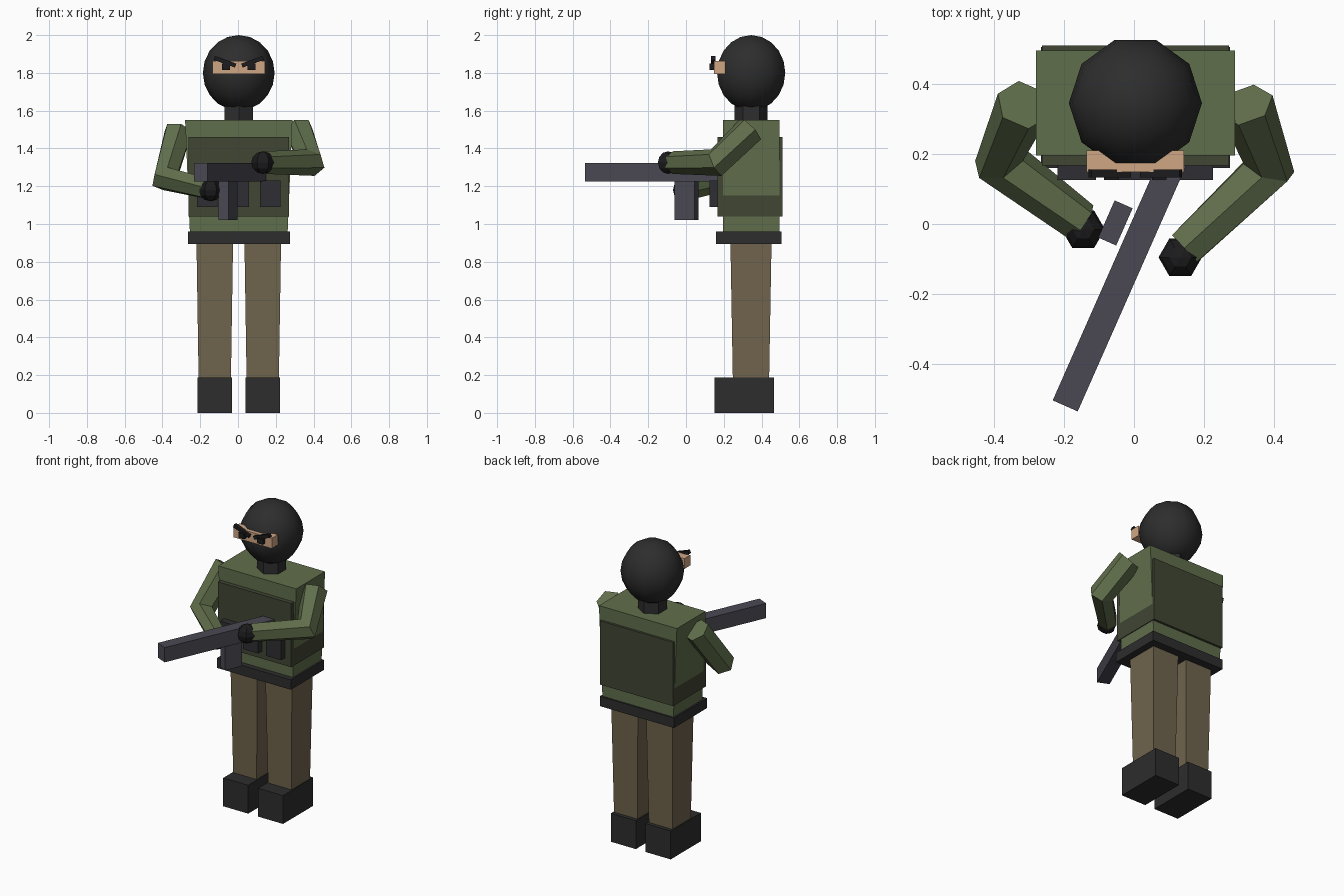
import bpy, bmesh, math
from mathutils import Vector, Matrix

if "Cube" in bpy.data.objects:
    bpy.data.objects.remove(bpy.data.objects["Cube"], do_unlink=True)

CX = 0.004  # body centre line


def material(name, hex_code):
    srgb = [int(hex_code[i:i + 2], 16) / 255 for i in (0, 2, 4)]
    rgba = [c / 12.92 if c < 0.04 else ((c + 0.055) / 1.055) ** 2.4 for c in srgb] + [1]
    m = bpy.data.materials.new(name)
    m.use_nodes = True
    m.diffuse_color = rgba
    m.node_tree.nodes["Principled BSDF"].inputs["Base Color"].default_value = rgba
    return m


GREEN = material("jacket green", "606E4B")
VEST = material("dark olive", "414634")
KHAKI = material("trouser khaki", "70644D")
CHARCOAL = material("charcoal", "2D2D2D")
BLACK = material("black", "1C1C1E")
SKIN = material("skin", "D0A684")
METAL = material("gun grey", "4A4953")
POUCH = material("pouch grey", "2F2F33")


def finish(bm, name, mat):
    bmesh.ops.recalc_face_normals(bm, faces=bm.faces)
    mesh = bpy.data.meshes.new(name)
    bm.to_mesh(mesh)
    bm.free()
    mesh.materials.append(mat)
    obj = bpy.data.objects.new(name, mesh)
    bpy.context.collection.objects.link(obj)
    return obj


def box(name, mat, x, y, z, taper=(1, 1), rot=None):
    """Box from (min, max) ranges; taper scales the bottom face."""
    ranges = (x, y, z)
    size = [b - a for a, b in ranges]
    centre = Vector([(a + b) / 2 for a, b in ranges])
    bm = bmesh.new()
    bmesh.ops.create_cube(bm, size=1)
    for v in bm.verts:
        if v.co.z < 0:
            v.co.x *= taper[0]
            v.co.y *= taper[1]
        v.co = Vector([c * s for c, s in zip(v.co, size)])
    if rot:
        bm.transform(Matrix.Rotation(rot[0], 4, rot[1]))
    bm.transform(Matrix.Translation(centre))
    return finish(bm, name, mat)


def ball(name, mat, centre, radii, segments, rings):
    bm = bmesh.new()
    bmesh.ops.create_uvsphere(bm, u_segments=segments, v_segments=rings, radius=1)
    bm.transform(Matrix.Rotation(math.pi / 2, 4, "Z"))
    bm.transform(Matrix.Translation(centre) @ Matrix.Diagonal((*radii, 1)))
    return finish(bm, name, mat)


def limb(name, mat, points, radii):
    """Six-sided bent tube."""
    curve = bpy.data.curves.new(name, "CURVE")
    curve.dimensions = "3D"
    curve.bevel_depth = 1
    curve.bevel_resolution = 1
    curve.use_fill_caps = True
    spline = curve.splines.new("POLY")
    spline.points.add(len(points) - 1)
    for p, co, r in zip(spline.points, points, radii):
        p.co = (*co, 1)
        p.radius = r
    spline.use_smooth = False
    curve.materials.append(mat)
    obj = bpy.data.objects.new(name, curve)
    bpy.context.collection.objects.link(obj)
    bpy.ops.object.select_all(action="DESELECT")
    obj.select_set(True)
    bpy.context.view_layer.objects.active = obj
    bpy.ops.object.convert(target="MESH")


def span(centre, half):
    return (centre - half, centre + half)


# Torso, vest and belt
box("torso", GREEN, span(CX, 0.284), (0.195, 0.495), (0.95, 1.55), taper=(0.91, 1))
box("vest", VEST, span(CX, 0.267), (0.167, 0.51), (1.04, 1.46))
box("belt", CHARCOAL, span(CX, 0.27), (0.16, 0.505), (0.895, 0.96))
for i, name in enumerate(("right_pouch", "middle_pouch", "left_pouch")):
    box(name, POUCH, span(CX + (i - 1) * 0.167, 0.055), (0.125, 0.18), (1.09, 1.23))

# Legs and boots
for side, s in (("left", 1), ("right", -1)):
    box(side + "_leg", KHAKI, span(CX + s * 0.127, 0.097), (0.235, 0.453), (0.17, 0.91),
        taper=(0.88, 0.88))
    box(side + "_boot", CHARCOAL, span(CX + s * 0.127, 0.091), (0.152, 0.465), (0, 0.187))

# Neck and hooded head
bm = bmesh.new()
bmesh.ops.create_cone(bm, cap_ends=True, segments=6, radius1=0.087, radius2=0.087, depth=0.14)
bm.transform(Matrix.Translation((CX, 0.345, 1.6)))
neck = finish(bm, "neck", CHARCOAL)
head = ball("head", CHARCOAL, (CX, 0.345, 1.8), (0.19, 0.19, 0.2), 10, 10)
for poly in head.data.polygons:
    poly.use_smooth = True

# Face opening, eyes and brows
box("face_opening", SKIN, span(CX, 0.139), (0.148, 0.21), (1.795, 1.863))
for side, s in (("left", 1), ("right", -1)):
    box(side + "_eye", BLACK, span(CX + s * 0.068, 0.021), (0.125, 0.16), (1.815, 1.85))
    box(side + "_brow", BLACK, span(CX + s * 0.073, 0.06), (0.132, 0.155), (1.848, 1.87),
        rot=(-s * math.radians(20), "Y"))

# Arms and hands
limb("left_arm", GREEN, [(0.32, 0.34, 1.5), (0.385, 0.16, 1.325), (0.145, -0.07, 1.325)],
     [0.08, 0.078, 0.06])
limb("right_arm", GREEN, [(-0.315, 0.34, 1.49), (-0.385, 0.18, 1.24), (-0.15, 0.005, 1.185)],
     [0.08, 0.078, 0.06])
ball("left_hand", BLACK, (0.132, -0.095, 1.325), (0.062, 0.062, 0.06), 6, 6)
ball("right_hand", BLACK, (-0.145, -0.015, 1.18), (0.062, 0.062, 0.06), 6, 6)

# Long weapon body and its grip, both turned towards the model's right
turn = (-math.atan2(98, 222), "Z")
box("weapon_body", METAL, span(-0.04, 0.039), span(-0.165, 0.387), (1.225, 1.322), rot=turn)
box("weapon_grip", METAL, span(-0.053, 0.028), span(0.003, 0.058), (1.02, 1.232), rot=turn)
